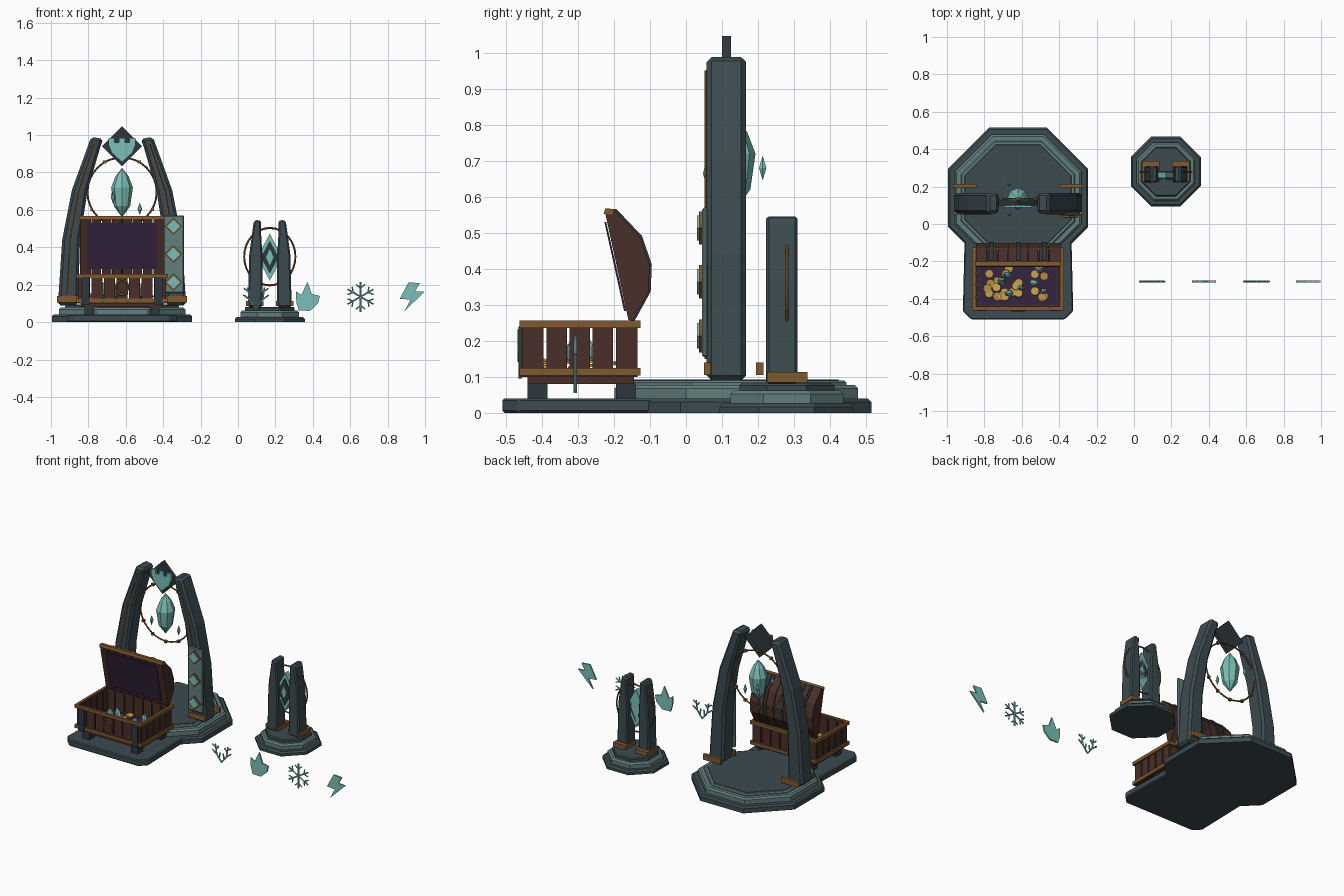
import bpy, bmesh, math, random
from mathutils import Vector, Matrix

if "Cube" in bpy.data.objects:
    bpy.data.objects.remove(bpy.data.objects["Cube"])
random.seed(4)


def mat(name, r, g, b):
    m = bpy.data.materials.new(name)
    m.diffuse_color = (r, g, b, 1)
    m.use_nodes = True
    m.node_tree.nodes["Principled BSDF"].inputs["Base Color"].default_value = m.diffuse_color
    return m


STONE = mat("stone", .045, .07, .08)
DARK = mat("dark_metal", .028, .038, .047)
TRIM = mat("trim_stone", .12, .21, .2)
TEAL = mat("teal_crystal", .2, .52, .48)
WOOD = mat("wood", .065, .028, .022)
GOLD = mat("bronze", .21, .1, .028)
COIN = mat("coin_gold", .55, .33, .07)
CLOTH = mat("purple_cloth", .035, .017, .05)


def finish(name, bm, m, bevel=0):
    bmesh.ops.recalc_face_normals(bm, faces=bm.faces)
    me = bpy.data.meshes.new(name)
    bm.to_mesh(me)
    bm.free()
    me.materials.append(m)
    ob = bpy.data.objects.new(name, me)
    bpy.context.collection.objects.link(ob)
    if bevel:
        mod = ob.modifiers.new("bevel", 'BEVEL')
        mod.width, mod.segments = bevel, 1
    return ob


# outline extruded from a to b along the given axis
def prism(name, pts, a, b, m, axis='y', bevel=0):
    at = {'x': lambda p, d: (d, p[0], p[1]), 'y': lambda p, d: (p[0], d, p[1]),
          'z': lambda p, d: (p[0], p[1], d)}[axis]
    bm = bmesh.new()
    lo, hi = [[bm.verts.new(at(p, d)) for p in pts] for d in (a, b)]
    bm.faces.new(lo)
    bm.faces.new(hi)
    for i in range(len(pts)):
        j = (i + 1) % len(pts)
        bm.faces.new((lo[i], lo[j], hi[j], hi[i]))
    return finish(name, bm, m, bevel)


def box(name, x0, x1, y0, y1, z0, z1, m, bevel=0):
    return prism(name, [(x0, y0), (x1, y0), (x1, y1), (x0, y1)], z0, z1, m, 'z', bevel)


def cone(name, loc, r1, r2, h, n, m, rot=Matrix()):
    bm = bmesh.new()
    bmesh.ops.create_cone(bm, cap_ends=True, segments=n, radius1=r1, radius2=r2, depth=h,
                          matrix=Matrix.Translation(loc) @ rot)
    return finish(name, bm, m)


def rod(name, p, q, r, m, n=5):
    p, q = Vector(p), Vector(q)
    d = q - p
    return cone(name, (p + q) / 2, r, r, d.length, n, m, d.to_track_quat('Z', 'Y').to_matrix().to_4x4())


# octagonal step with a chamfered top edge
def tier(name, cx, cy, ap, z0, z1, m, ch=.01):
    k, rot = 1 / math.cos(math.pi / 8), Matrix.Rotation(math.pi / 8, 4, 'Z')
    zm = z1 - ch
    cone(name, (cx, cy, (z0 + zm) / 2), ap * k, ap * k, zm - z0, 8, m, rot)
    cone(name + "_chamfer", (cx, cy, (zm + z1) / 2), ap * k, (ap - ch) * k, ch, 8, m, rot)


# faceted crystal: rings of 6 with pointed ends
def crystal(name, c, r, zs, n=6, tilt=Matrix()):
    bm = bmesh.new()
    M = Matrix.Translation(c) @ tilt
    rings = [[bm.verts.new(M @ Vector((r * f * math.cos(2 * math.pi * i / n), r * f * math.sin(2 * math.pi * i / n), z)))
              for i in range(n)] for f, z in zs[1:-1]]
    bot, top = [bm.verts.new(M @ Vector((0, 0, zs[k][1]))) for k in (0, -1)]
    for i in range(n):
        j = (i + 1) % n
        bm.faces.new((bot, rings[0][j], rings[0][i]))
        bm.faces.new((top, rings[-1][i], rings[-1][j]))
        for a, b in zip(rings, rings[1:]):
            bm.faces.new((a[i], a[j], b[j], b[i]))
    return finish(name, bm, TEAL)


def ring(name, c, R, r, rz=1, n=32):
    bpy.ops.mesh.primitive_torus_add(location=c, rotation=(math.pi / 2, 0, 0), major_radius=R, minor_radius=r,
                                     major_segments=n, minor_segments=6)
    ob = bpy.context.object
    ob.name, ob.scale = name, (1, rz, 1)
    ob.data.materials.append(GOLD)


def diamond(name, x, z, w, h, y0, y1, m):
    return prism(name, [(x - w, z), (x, z - h), (x + w, z), (x, z + h)], y0, y1, m)


# main octagonal platform and chest plinth
CX, CY = -.62, .14
tier("platform_step", CX, CY, .375, 0, .04, STONE)
tier("platform_trim", CX, CY, .338, .04, .078, TRIM)
tier("platform_top_trim", CX, CY, .305, .078, .09, TRIM, .006)
tier("platform_floor", CX, CY, .285, .085, .093, STONE, .002)
prism("chest_plinth", [(-.87, -.51), (-.37, -.51), (-.325, -.465), (-.335, -.05), (-.905, -.05), (-.915, -.465)],
      0, .04, STONE, 'z', .006)

# arch columns with front inlay and foot bars
for s, side in ((1, "left"), (-1, "right")):
    X = lambda x: CX + s * (x - CX)
    col = [(-.963, .09), (-.94, .44), (-.888, .706), (-.785, .99), (-.72, .98), (-.735, .94), (-.805, .7), (-.845, .44), (-.855, .09)]
    prism(side + "_arch_column", [(X(x), z) for x, z in col], .057, .167, STONE, bevel=.014)
    path = [(-.91, .15), (-.893, .44), (-.847, .7), (-.765, .95)]
    for a, b in zip(path, path[1:]):
        rod(side + "_column_inlay", (X(a[0]), .056, a[1]), (X(b[0]), .056, b[1]), .005, GOLD)
    for y in (.05, .195):
        a, b = sorted((X(-.967), X(-.84)))
        box(side + "_foot_bar", a, b, y, y + .02, .105, .14, GOLD)

# arch ring with studs
ring("arch_ring", (CX, .135, .695), .185, .005)
for i in range(12):
    a = i * math.pi / 6
    x, z = CX + .187 * math.cos(a), .695 + .187 * math.sin(a)
    box("ring_stud", x - .008, x + .008, .127, .143, z - .008, z + .008, GOLD)

# floating crystal and shards
crystal("large_crystal", (CX, .135, .69), .058, [(0, -.13), (.75, -.07), (1, .03), (.6, .09), (0, .135)], 8)
for a, z in ((0, .605), (120, .68), (240, .665)):
    a = math.radians(a)
    crystal("crystal_shard", (CX + .095 * math.cos(a), .135 + .09 * math.sin(a), z), .012, [(0, -.034), (1, 0), (0, .034)])

# crest on the arch
diamond("crest_plate", CX, .94, .107, .107, .1, .125, DARK)
half = [(0, .855), (.055, .905), (.073, .95), (.073, .985), (.04, .985), (.04, .96), (.017, .96), (.017, .985)]
prism("crest_tower", [(CX + x, z) for x, z in half] + [(CX - x, z) for x, z in half[:0:-1]], .088, .1, TEAL)

# panel with three gems on the right column
box("gem_panel", -.397, -.288, .045, .06, .155, .57, TRIM, .005)
for z in (.513, .364, .214):
    diamond("gem_frame", -.345, z, .046, .046, .036, .046, GOLD)
    diamond("gem", -.345, z, .035, .035, .031, .037, TEAL)

# chest body: legs, base, slats and rails
x0, x1, y0, y1 = -.855, -.385, -.455, -.135
for x in (-.82, -.47):
    for y in (-.44, -.195):
        box("chest_leg", x, x + .05, y, y + .055, .04, .085, DARK)
box("chest_floor", x0 + .015, x1 - .015, y0 + .015, y1 - .01, .08, .115, WOOD)
box("chest_lining", x0 + .03, x1 - .03, y0 + .025, y1 - .025, .115, .122, CLOTH)
n = 7
w = (x1 - x0) / n
for i in range(n):
    for y in (y0, y1 - .014):
        box("chest_slat", x0 + i * w + .004, x0 + (i + 1) * w - .004, y, y + .014, .1, .25, WOOD)
n = 5
w = (y1 - y0) / n
for i in range(n):
    for x in (x0, x1 - .014):
        box("chest_side_slat", x, x + .014, y0 + i * w + .004, y0 + (i + 1) * w - .004, .1, .25, WOOD)
for z in (.104, .236):
    for y in (y0 - .007, y1 - .008):
        box("chest_rail", x0 - .01, x1 + .01, y, y + .017, z, z + .021, GOLD)
    for x in (x0 - .01, x1 - .007):
        box("chest_side_rail", x, x + .017, y0, y1, z, z + .021, GOLD)
for x in (-.815, -.425):
    box("chest_strap", x - .022, x + .022, y0 - .01, y0, .095, .24, DARK)
ring("chest_handle", (CX, -.463, .187), .032, .006, 1.25, 16)

# open lid: curved planks, end caps, lining and straps
shell = [(-.148, .255), (-.104, .335), (-.101, .41), (-.128, .489), (-.2, .565)]
inner = [(-.225, .558), (-.16, .258)]
n = 8
w = .44 / n
for i in range(n):
    a = -.84 + i * w
    prism("lid_plank", shell + inner, a + .002, a + w - .002, WOOD, 'x')
for x in (-.846, -.406):
    prism("lid_end_cap", shell + inner, x, x + .012, WOOD, 'x')
prism("lid_lining", [(-.2215, .53), (-.166, .283), (-.172, .283), (-.2265, .53)], -.805, -.437, CLOTH, 'x')
prism("lid_lip", [(-.2, .566), (-.224, .568), (-.229, .552), (-.205, .55)], -.848, -.392, GOLD, 'x')
for x in (-.76, -.62, -.48):
    for a, b in zip(shell, shell[1:]):
        prism("lid_strap", [a, b, (b[0] + .006, b[1] + .002), (a[0] + .006, a[1] + .002)], x - .012, x + .012, DARK, 'x')

# treasure
for i in range(26):
    p = (random.uniform(-.79, -.45), random.uniform(-.41, -.18), .127 + random.uniform(0, .02))
    cone("coin", p, .023, .023, .007, 12, COIN, Matrix.Rotation(random.uniform(-.3, .3), 4, 'X'))
for i in range(8):
    p = (random.uniform(-.72, -.48), random.uniform(-.38, -.22), .17)
    crystal("treasure_crystal", p, .017, [(0, -.04), (1, -.02), (1, .015), (0, .045)], 6,
            Matrix.Rotation(random.uniform(-.5, .5), 4, 'Y'))

# small shrine
SX, SY = .17, .28
tier("shrine_step", SX, SY, .187, 0, .027, STONE)
tier("shrine_trim", SX, SY, .157, .027, .062, TRIM)
tier("shrine_top", SX, SY, .132, .062, .082, STONE, .006)
for s in (1, -1):
    col = [(.053, .08), (.06, .36), (.083, .53), (.094, .548), (.125, .54), (.122, .5), (.132, .33), (.13, .08)]
    prism("shrine_column", [(SX + s * (x - SX), z) for x, z in col], .222, .31, STONE, bevel=.008)
    c = SX + s * -.08
    box("shrine_foot_bar", c - .046, c + .046, .225, .337, .085, .113, GOLD)
ring("shrine_ring", (SX, .28, .35), .137, .005, 1.12)
for w, h, y, m in ((.067, .125, .245, TEAL), (.047, .088, .238, DARK), (.02, .045, .231, TEAL)):
    diamond("shrine_diamond", SX, .347, w, h, y, .28, m)

# four flat tokens
Y0, Y1 = -.313, -.303
YM = -.308
for s in (-1, 1):
    P = lambda x, z: (.097 + s * x, YM, z)
    for a, b in (((0, .075), (.035, .12)), ((.035, .12), (.045, .185)), ((.035, .12), (.068, .145)),
                 ((.04, .15), (.022, .175)), ((.043, .165), (.066, .18)), ((.018, .098), (.012, .135))):
        rod("antler_token", P(*a), P(*b), .005, TEAL)
prism("flame_token", [(.312, .105), (.31, .165), (.338, .145), (.372, .215), (.395, .15), (.438, .14), (.428, .1), (.385, .06), (.325, .062)],
      Y0, Y1, TEAL)
for i in range(6):
    a = math.radians(90 + 60 * i)
    P = lambda r, t=a: (.655 + r * math.cos(t), YM, .135 + r * math.sin(t))
    rod("snowflake_token", P(0), P(.08), .005, TEAL)
    for d in (-.35, .35):
        rod("snowflake_branch", P(.046), P(.07, a + d), .004, TEAL)
prism("bolt_token", [(.912, .213), (.972, .208), (.947, .165), (.997, .162), (.89, .058), (.922, .12), (.865, .125)],
      Y0, Y1, TEAL)
